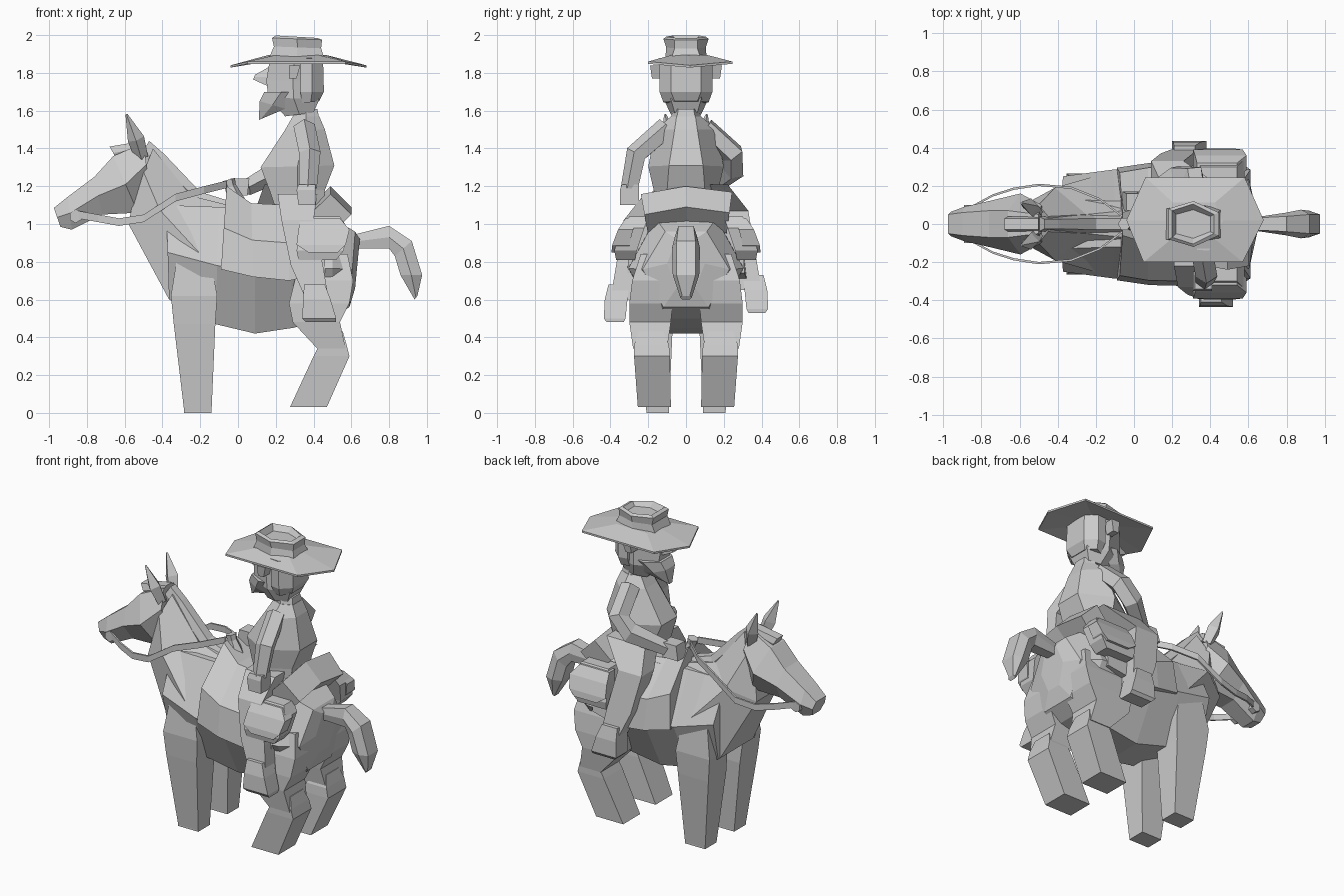
import bpy, bmesh
from mathutils import Vector
from math import cos, sin, tau


def loft(name, rings):
    """Join equal-length closed rings into a capped flat-shaded solid."""
    bm = bmesh.new()
    vs = [[bm.verts.new(p) for p in r] for r in rings]
    n = len(rings[0])
    for a, b in zip(vs, vs[1:]):
        for i in range(n):
            j = (i + 1) % n
            bm.faces.new((a[i], a[j], b[j], b[i]))
    bm.faces.new(vs[0])
    bm.faces.new(vs[-1])
    bmesh.ops.recalc_face_normals(bm, faces=bm.faces)
    me = bpy.data.meshes.new(name)
    bm.to_mesh(me)
    bm.free()
    ob = bpy.data.objects.new(name, me)
    bpy.context.collection.objects.link(ob)
    return ob


def spine(name, rows):
    """Symmetric hexagonal sections: x1,z1 -> x2,z2, half widths start/mid/end."""
    rings = []
    for x1, z1, x2, z2, a, m, b in rows:
        xm, zm = (x1 + x2) / 2, (z1 + z2) / 2
        rings.append([(x1, -a, z1), (xm, -m, zm), (x2, -b, z2),
                      (x2, b, z2), (xm, m, zm), (x1, a, z1)])
    return loft(name, rings)


def prism(name, rows, side, dx=0, dz=0):
    """Stacked rectangles: z, x0, x1, y0, y1 on one side."""
    return loft(name, [[(x0 + dx, side * y0, z + dz), (x1 + dx, side * y0, z + dz),
                        (x1 + dx, side * y1, z + dz), (x0 + dx, side * y1, z + dz)]
                       for z, x0, x1, y0, y1 in rows])


def limb(name, pts, radii, n=5, up=(1, 0, 0)):
    """Faceted tube along a path."""
    pts = [Vector(p) for p in pts]
    rings = []
    for i, p in enumerate(pts):
        d = pts[min(i + 1, len(pts) - 1)] - pts[max(i - 1, 0)]
        u = d.cross(Vector(up)).normalized()
        v = d.cross(u).normalized()
        rings.append([p + radii[i] * (u * cos(tau * k / n) + v * sin(tau * k / n))
                      for k in range(n)])
    return loft(name, rings)


# Horse trunk, neck and head
spine("horse_body", [
    (-.365, .6, -.38, 1.1, .19, .25, .13), (-.12, .47, -.1, 1.09, .15, .285, .12),
    (.09, .42, .09, 1.08, .13, .3, .13), (.29, .45, .27, 1.08, .13, .31, .14),
    (.5, .5, .5, 1.03, .14, .305, .16), (.59, .56, .62, .96, .12, .23, .11),
    (.62, .66, .645, .92, .05, .1, .05)])
spine("horse_neck", [
    (-.365, .6, -.05, 1.1, .17, .25, .07), (-.58, 1.0, -.25, 1.15, .1, .19, .05),
    (-.55, 1.15, -.45, 1.4, .07, .1, .04)])
spine("horse_head", [
    (-.94, .985, -.975, 1.085, .04, .065, .05), (-.88, .97, -.9, 1.145, .05, .09, .06),
    (-.72, 1.05, -.76, 1.25, .06, .125, .07), (-.53, 1.06, -.66, 1.36, .07, .16, .07),
    (-.47, 1.2, -.5, 1.43, .05, .1, .05)])
spine("mane", [
    (-.53, 1.34, -.47, 1.44, .03, .04, .025), (-.43, 1.28, -.39, 1.37, .03, .04, .025),
    (-.25, 1.1, -.2, 1.17, .03, .05, .03), (-.06, 1.04, -.04, 1.12, .03, .05, .03)])
spine("forelock", [
    (-.64, 1.34, -.68, 1.41, .03, .04, .03), (-.5, 1.38, -.5, 1.44, .03, .04, .03)])
spine("tail", [
    (.6, .87, .6, .94, .03, .03, .03), (.8, .87, .8, .99, .04, .06, .04),
    (.83, .83, .92, .91, .05, .075, .05), (.86, .73, .975, .73, .05, .07, .05),
    (.935, .6, .95, .62, .02, .03, .02)])

# Paired horse parts, reins and saddle bags
for s, tag in ((-1, "near"), (1, "far")):
    prism("front_leg_" + tag, [
        (.84, -.32, -.15, .1, .24), (.62, -.355, -.11, .08, .265), (.47, -.34, -.12, .07, .255),
        (.01, -.285, -.14, .09, .21), (0, -.285, -.14, .09, .21)], s)
    prism("hind_thigh_" + tag, [
        (.84, .36, .58, .08, .24), (.7, .3, .61, .07, .285), (.58, .27, .59, .07, .3),
        (.48, .29, .54, .08, .3), (.34, .42, .57, .1, .28)], s)
    prism("hind_shank_" + tag, [
        (.43, .5, .555, .12, .25), (.36, .43, .575, .09, .275), (.3, .4, .59, .085, .275),
        (.03, .275, .47, .08, .255)], s)
    limb("horse_ear_" + tag, [(-.51, s * .06, 1.35), (-.54, s * .09, 1.45),
                              (-.59, s * .11, 1.58)], [.035, .045, .006], 4)
    path = [(-.85, .09, 1.05), (-.74, .15, 1.03), (-.63, .185, 1.01), (-.5, .205, 1.03),
            (-.33, .19, 1.14), (-.18, .13, 1.18), (-.06, .04, 1.21)]
    loft("rein_" + tag, [[(x, s * (y - .006), z - .02), (x, s * (y + .006), z - .02),
                          (x, s * (y + .006), z + .02), (x, s * (y - .006), z + .02)]
                         for x, y, z in path])
    limb("bit_ring_" + tag, [(-.86, s * .06, 1.04), (-.86, s * .1, 1.04)],
         [.035, .035], 6)
    prism("saddle_bag_" + tag, [
        (1.04, .35, .54, .2, .3), (.98, .33, .58, .22, .34),
        (.86, .31, .56, .26, .38), (.81, .32, .52, .27, .37)], s)
    prism("bag_flap_" + tag, [
        (1.03, .33, .54, .26, .32), (.97, .32, .59, .28, .36), (.89, .31, .57, .3, .39),
        (.85, .37, .53, .3, .395)], s)

# Saddle
spine("saddle_blanket", [
    (-.09, .76, -.06, 1.2, .295, .27, .06), (.08, .72, .07, 1.11, .32, .295, .1),
    (.27, .7, .27, 1.1, .325, .3, .12), (.46, .74, .46, 1.08, .31, .3, .12)])
limb("saddle_horn", [(.0, 0, 1.1), (-.04, 0, 1.2), (-.05, 0, 1.235)],
     [.05, .03, .035], 6, (0, 1, 0))
limb("bedroll", [(.49, -.22, 1.05), (.49, 0, 1.09), (.49, .23, 1.06)], [.11, .11, .11], 4)

# Rider legs and boots, the far one further forward
for s, tag, dx, dz in ((-1, "near", 0, 0), (1, "far", -.14, .05)):
    prism("rider_leg_" + tag, [
        (1.16, .21 - dx / 2, .42 - dx, .08, .22), (1.02, .23, .4, .2, .33),
        (.78, .28, .45, .27, .37), (.6, .36, .48, .29, .4)], s, dx, dz)
    prism("boot_" + tag, [
        (.68, .35, .46, .3, .41), (.6, .345, .49, .31, .43),
        (.5, .34, .52, .32, .435), (.48, .36, .52, .33, .42)], s, dx, dz)

# Rider torso and arms
spine("torso", [
    (.2, 1.08, .45, 1.08, .1, .16, .1), (.17, 1.17, .46, 1.18, .1, .17, .1),
    (.12, 1.3, .51, 1.31, .08, .2, .09), (.25, 1.5, .46, 1.5, .06, .16, .06),
    (.29, 1.57, .43, 1.57, .05, .08, .05)])
spine("collar", [(.29, 1.56, .43, 1.56, .05, .08, .05), (.3, 1.61, .42, 1.61, .04, .07, .04)])
limb("near_arm", [(.35, -.1, 1.51), (.38, -.26, 1.37), (.37, -.295, 1.19)],
     [.06, .06, .05])
prism("near_hand", [(1.21, .32, .41, .25, .34), (1.18, .31, .41, .25, .35),
                    (1.1, .32, .41, .25, .35)], -1)
limb("far_arm", [(.33, .1, 1.51), (.31, .25, 1.37), (.23, .25, 1.29), (.04, .13, 1.19)],
     [.06, .065, .065, .045], 5, (-.8, .5, .7))
prism("far_hand", [(1.24, -.04, .06, .07, .16), (1.15, -.06, .05, .07, .17)], 1)

# Rider head
spine("rider_head", [
    (.25, 1.57, .4, 1.59, .05, .08, .06), (.16, 1.67, .43, 1.66, .06, .12, .08),
    (.15, 1.76, .43, 1.76, .05, .125, .08), (.17, 1.88, .43, 1.88, .07, .13, .09)])
spine("hair", [
    (.34, 1.64, .43, 1.65, .1, .12, .06), (.33, 1.7, .455, 1.7, .13, .14, .08),
    (.33, 1.88, .45, 1.88, .135, .14, .08)])
spine("nose", [(.18, 1.72, .18, 1.84, .035, .035, .02), (.08, 1.765, .09, 1.79, .02, .02, .01)])
spine("beard", [
    (.14, 1.7, .32, 1.7, .06, .12, .1), (.115, 1.65, .25, 1.61, .05, .08, .07),
    (.11, 1.55, .13, 1.56, .015, .02, .02)])
for s, tag in ((-1, "near"), (1, "far")):
    prism("rider_ear_" + tag, [(1.84, .27, .33, .1, .19), (1.77, .27, .31, .1, .18)], s)

# Hat with hexagonal brim and dented crown
brim = [(-.04, .02, 1.84), (.05, -.2, 1.86), (.57, -.2, 1.86),
        (.68, .02, 1.84), (.58, .245, 1.86), (.06, .245, 1.86)]
hat_c = Vector((.31, .015, 0))


def inset(k, z):
    return [(hat_c.x + (x - hat_c.x) * k, hat_c.y + (y - hat_c.y) * k, z) for x, y, _ in brim]


loft("hat_brim", [inset(.4, 1.87), [(x, y, z - .012) for x, y, z in brim], brim,
                  inset(.42, 1.895)])
spine("hat_crown", [
    (.16, 1.87, .46, 1.87, .08, .11, .08), (.19, 1.94, .44, 1.93, .08, .105, .06),
    (.18, 1.985, .445, 1.975, .08, .12, .06), (.2, 1.998, .42, 1.985, .07, .105, .05),
    (.22, 1.96, .4, 1.96, .05, .075, .04)])
